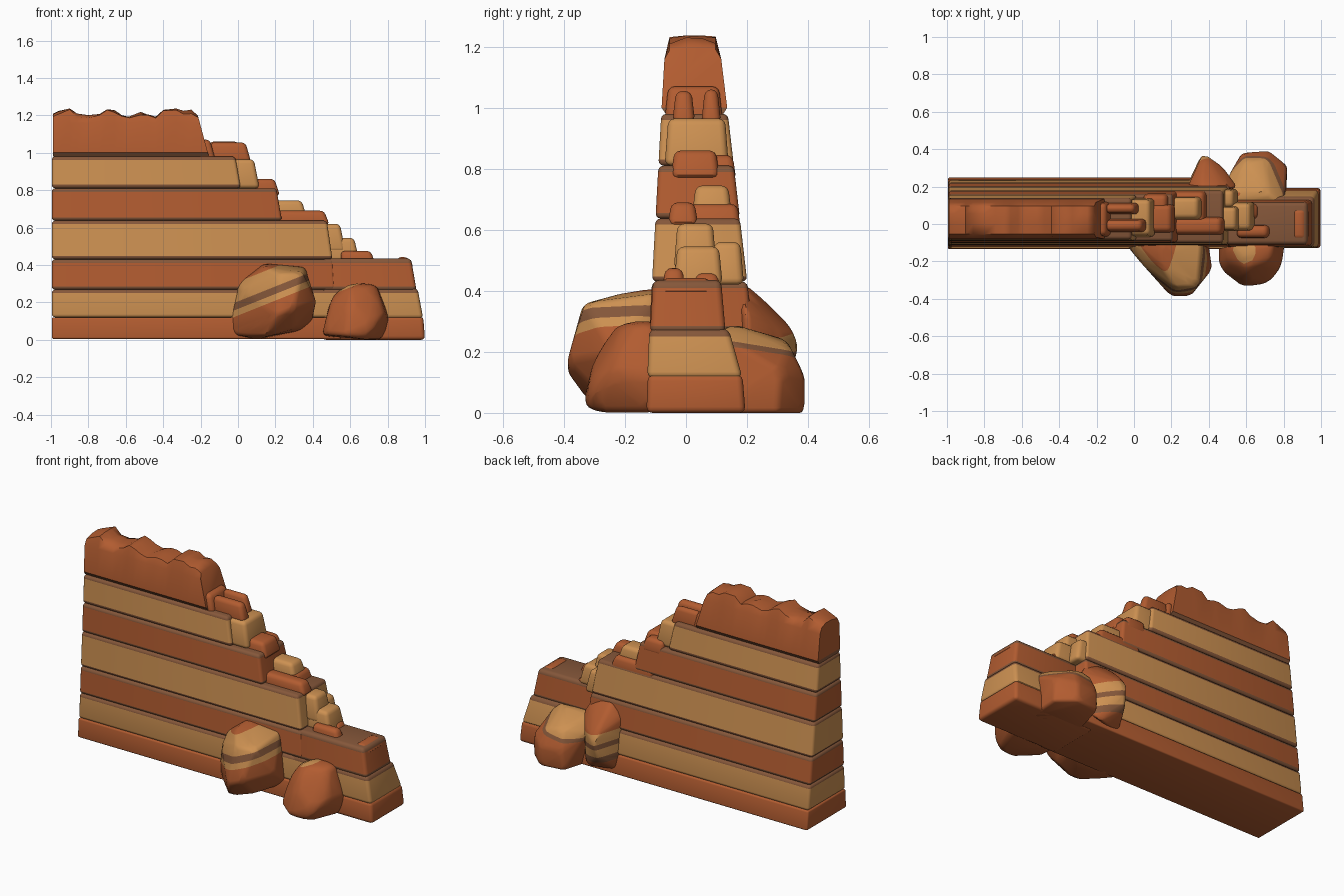
import bpy, bmesh, math, random
from mathutils import Vector

if "Cube" in bpy.data.objects:
    bpy.data.objects.remove(bpy.data.objects["Cube"])
random.seed(4)

def mat(name, rgb):
    m = bpy.data.materials.new(name)
    m.diffuse_color = (*rgb, 1)
    m.use_nodes = True
    m.node_tree.nodes["Principled BSDF"].inputs["Base Color"].default_value = m.diffuse_color
    return m

MATS = [mat("red rock", (0.445, 0.107, 0.03)),
        mat("tan rock", (0.61, 0.283, 0.084)),
        mat("brown seam", (0.235, 0.095, 0.042))]
RED, TAN, SEAM = 0, 1, 2
# Strata: upper limit of each band and its colour
STRATA = [(.12, RED), (.25, TAN), (.285, SEAM), (.41, RED), (.447, SEAM), (.618, TAN),
          (.655, SEAM), (.79, RED), (.83, SEAM), (.96, TAN), (1.0, SEAM), (9, RED)]

def front(z): return -0.135 + 0.055 * z
def back(z): return 0.25 - 0.115 * z

def finish(name, bm, bands, tilt=Vector((0, 0, 1)), angle=35):
    """Slice the mesh at the band limits, colour each band and shade it."""
    for lim, _ in bands[:-1]:
        bmesh.ops.bisect_plane(bm, geom=bm.verts[:] + bm.edges[:] + bm.faces[:],
                               plane_co=tilt * (lim / tilt.length_squared), plane_no=tilt)
    for f in bm.faces:
        v = f.calc_center_median().dot(tilt)
        f.material_index = next(c for lim, c in bands if v <= lim)
    bmesh.ops.recalc_face_normals(bm, faces=bm.faces[:])
    me = bpy.data.meshes.new(name)
    bm.to_mesh(me)
    bm.free()
    for m in MATS:
        me.materials.append(m)
    me.shade_smooth()
    me.set_sharp_from_angle(angle=math.radians(angle))
    ob = bpy.data.objects.new(name, me)
    bpy.context.collection.objects.link(ob)
    return ob

def rock(name, pts, bands, tilt=(0, 0, 1), bevel=0.02):
    """Convex rock with rounded edges."""
    bm = bmesh.new()
    for p in pts:
        bm.verts.new(p)
    hull = bmesh.ops.convex_hull(bm, input=bm.verts[:])
    loose = [v for v in bm.verts if not v.link_faces]
    bmesh.ops.delete(bm, geom=loose, context='VERTS')
    bmesh.ops.dissolve_limit(bm, angle_limit=0.03, verts=bm.verts[:], edges=bm.edges[:])
    bmesh.ops.bevel(bm, geom=bm.edges[:], offset=bevel, segments=3, profile=0.5,
                    affect='EDGES', clamp_overlap=True)
    return finish(name, bm, bands, Vector(tilt))

def slab(name, x0, x1, z0, z1, f, b, bands=STRATA, slope=0.015, bevel=0.02):
    """Tapered box; f and b give the y limits at (bottom, top)."""
    pts = []
    for z, k, dx in ((z0, 0, 0), (z1, 1, slope)):
        pts += [(x0, f[k], z), (x0, b[k], z), (x1 - dx, f[k], z), (x1 - dx, b[k], z)]
    return rock(name, pts, bands, bevel=bevel)

# Long wall layers, each stepping back toward the top
edges = [0.005, .12, .268, .43, .637, .81, .98]
ends = [.55, .54, .52, .505, .235, .015]
for i, x1 in enumerate(ends):
    z0, z1 = edges[i], edges[i + 1]
    slab(f"wall_layer_{i + 1}", -0.995, x1, z0, z1, (front(z0), front(z1)),
         (back(z0), back(z1)), slope=0.03 if i > 2 else 0.01, bevel=0.009 if i < 1 else 0.017)

# Ragged crown on the top of the wall
prof = [(-.99, 1.21), (-.96, 1.225), (-.9, 1.235), (-.86, 1.21), (-.8, 1.205), (-.74, 1.205),
        (-.7, 1.235), (-.66, 1.225), (-.62, 1.2), (-.58, 1.195), (-.52, 1.215), (-.48, 1.205),
        (-.44, 1.19), (-.4, 1.23), (-.33, 1.238), (-.29, 1.222), (-.25, 1.23), (-.215, 1.2)]
bm = bmesh.new()
rings = []
for i, (x, t) in enumerate(prof):
    last = i == len(prof) - 1
    j = [random.uniform(-.012, .008) for _ in range(3)]
    ring = [(front(.98) + .015, .98), (front(1.0), 1.0), (front(1.17), 1.16),
            (front(1.2) + .015, t - .01 + j[0]), (0.0, t + j[1] * .5), (.055, t + j[2] * .5),
            (back(1.2) - .015, t - .008 + j[0]), (back(1.17), 1.16), (back(1.0), 1.0),
            (back(.98) - .015, .98)]
    rings.append([bm.verts.new((x + (max(0, 1.2 - z) * .27 if last else 0), y, z))
                  for y, z in ring])
for a, b in zip(rings, rings[1:]):
    for k in range(10):
        n = (k + 1) % 10
        bm.faces.new((a[k], a[n], b[n], b[k]))
bm.faces.new(rings[0])
bm.faces.new(rings[-1])
finish("wall_crown", bm, STRATA, angle=50)

# Low right end of the wall
slab("end_base", .45, 1.0, 0.0, .125, (-.13, -.125), (.195, .185), slope=.01)
slab("end_middle", .45, .99, .115, .275, (-.127, -.12), (.185, .14), slope=.03)
slab("end_top", .45, .955, .262, .435, (-.118, -.108), (.13, .115), slope=.03)

# Stepped rubble climbing the right slope: x0, x1, z0, z1, y0, y1, colour
rubble = [
    (-.22, -.12, .96, 1.07, -.07, .12, RED), (-.15, .07, .95, 1.055, -.045, .03, RED),
    (-.15, .03, .95, 1.06, .05, .115, RED), (-.1, .115, .81, .965, -.07, .14, TAN),
    (0, .225, .77, .86, -.05, .11, RED), (.05, .2, .76, .845, .05, .165, RED),
    (.1, .37, .65, .745, .02, .15, TAN), (.1, .49, .615, .69, -.06, .04, RED),
    (.1, .4, .6, .685, .0, .18, RED), (.35, .575, .47, .62, -.04, .1, TAN),
    (.4, .65, .42, .545, -.04, .12, TAN), (.4, .56, .42, .56, .08, .19, TAN),
    (.55, .74, .39, .475, -.08, .0, RED), (.55, .68, .39, .46, .02, .115, RED),
    (.85, .94, .39, .442, -.09, .09, RED)]
for i, (x0, x1, z0, z1, y0, y1, c) in enumerate(rubble):
    slab(f"rubble_{i + 1}", x0, x1, z0, z1, (y0, y0 + .012), (y1, y1 - .012),
         [(9, c)], slope=.03, bevel=.022)

# Boulders leaning on the front
rock("front_boulder_large",
     [(-.05, -.1, .03), (-.05, -.1, .1), (.0, -.1, .3), (.14, -.1, .41), (.14, -.22, .39),
      (.03, -.2, .26), (.36, -.1, .39), (.34, -.33, .36), (.22, -.34, .35), (.4, -.1, .1),
      (.42, -.24, .2), (.2, -.39, .13), (.3, -.39, .17), (.16, -.31, .02), (.3, -.28, .06),
      (.1, -.1, .0), (.34, -.1, .05), (.05, -.2, .02)],
     [(.13, RED), (.165, TAN), (.205, SEAM), (.31, TAN), (9, RED)], (-.4, 0, 1), .025)
rock("front_boulder_small",
     [(.45, -.1, .02), (.45, -.24, .03), (.5, -.1, .24), (.5, -.2, .2), (.62, -.1, .3),
      (.6, -.22, .3), (.74, -.2, .28), (.74, -.1, .3), (.81, -.1, .12), (.79, -.24, .13),
      (.58, -.34, .02), (.72, -.32, .08), (.6, -.3, .19), (.7, -.3, .0), (.78, -.1, .0)],
     [(.04, RED), (.125, TAN), (.165, SEAM), (9, RED)], (-.4, 0, 1), .025)

# Boulders leaning on the back
rock("back_boulder_large",
     [(.49, .1, 0), (.49, .1, .27), (.5, .25, .2), (.58, .38, .12), (.57, .37, 0), (.72, .39, .0),
      (.72, .39, .12), (.6, .33, .24), (.7, .34, .22), (.82, .31, .14), (.82, .3, .0),
      (.81, .1, .0), (.8, .1, .26), (.72, .16, .29), (.55, .16, .28)],
     [(.11, RED), (.13, SEAM), (.21, TAN), (9, RED)], (-.15, .1, 1), .025)
rock("back_boulder_small",
     [(.27, .18, .1), (.28, .18, .36), (.36, .2, .42), (.5, .17, .42), (.36, .27, .36),
      (.37, .38, .25), (.35, .35, .12), (.47, .31, .26), (.55, .2, .1), (.55, .2, .32),
      (.3, .22, .02), (.48, .28, .02)],
     [(.16, RED), (.2, SEAM), (.25, TAN), (.28, SEAM), (.34, TAN), (9, RED)], (.2, 0, 1), .02)
